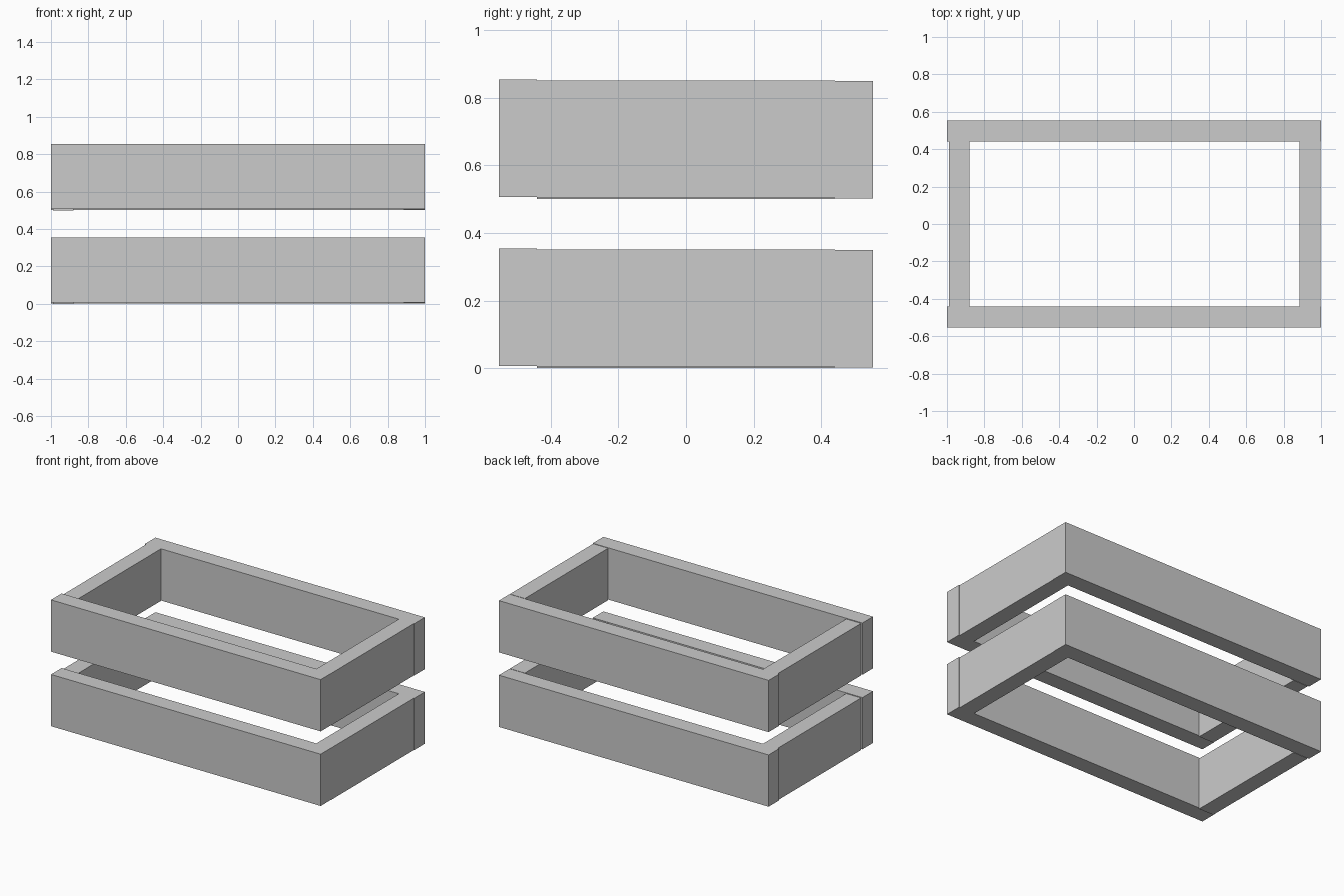
import bpy

if "Cube" in bpy.data.objects:
    bpy.data.objects.remove(bpy.data.objects["Cube"])


def board(name, x, y, z):
    """Box board spanning the given (min, max) ranges."""
    centre = [(a + b) / 2 for a, b in (x, y, z)]
    bpy.ops.mesh.primitive_cube_add(size=1, location=centre)
    ob = bpy.context.object
    ob.name = name
    ob.scale = [b - a for a, b in (x, y, z)]
    bpy.ops.object.transform_apply(location=False, rotation=False, scale=True)


# Two stacked rectangular frames, each of four slightly misaligned boards
for level, z in (("lower", 0.0), ("upper", 0.5)):
    # Long boards
    board(f"{level}_front_board", (-1, 1), (-0.553, -0.441), (z + 0.007, z + 0.354))
    board(f"{level}_back_board", (-1, 1), (0.441, 0.553), (z + 0.002, z + 0.349))
    # Short end boards between them
    board(f"{level}_left_board", (-0.99, -0.88), (-0.441, 0.441), (z, z + 0.349))
    board(f"{level}_right_board", (0.886, 0.997), (-0.441, 0.441), (z + 0.003, z + 0.351))
